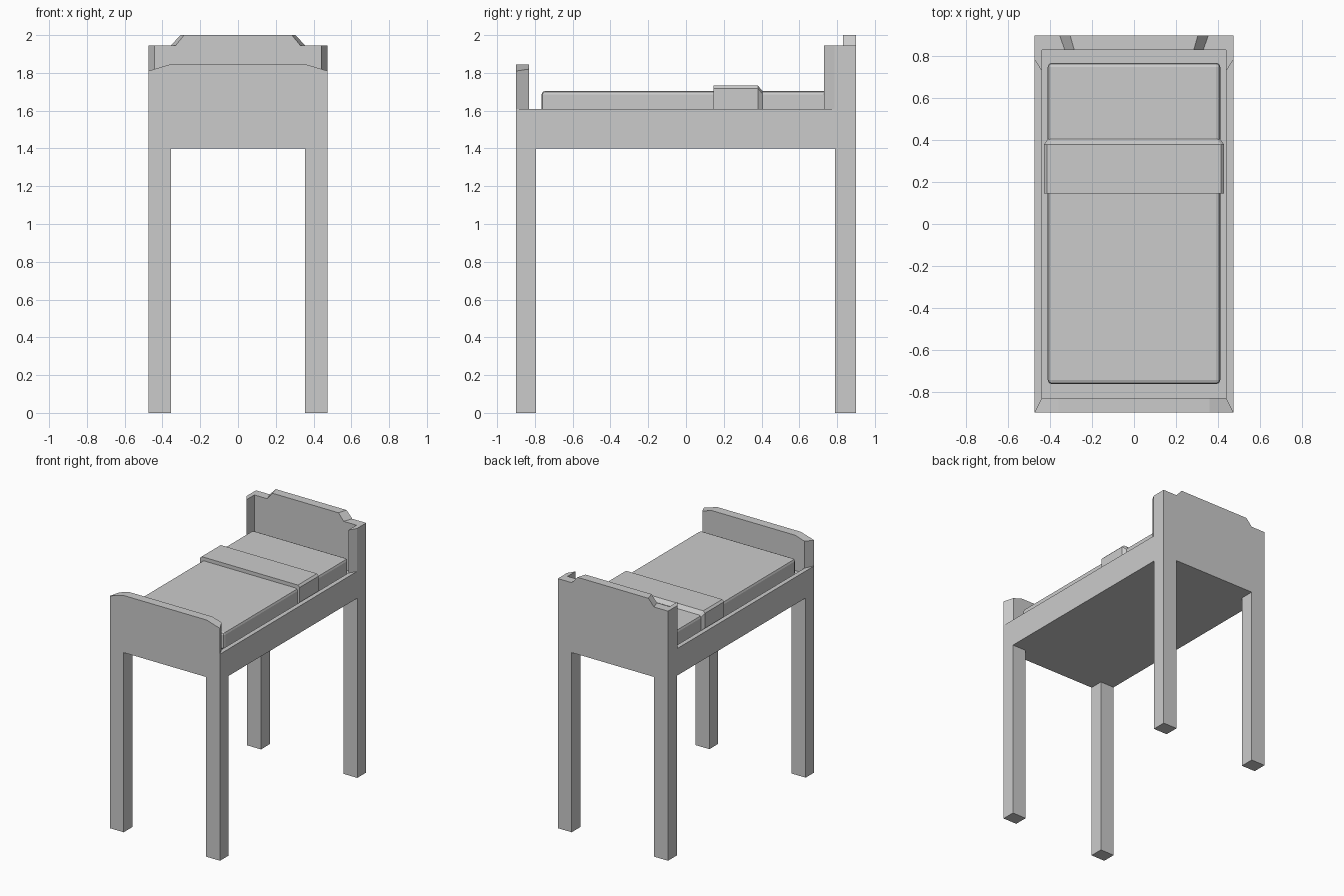
import bpy, bmesh

if "Cube" in bpy.data.objects:
    bpy.data.objects.remove(bpy.data.objects["Cube"])


def loft(name, rings):
    """Solid skinned between matching rings of points, capped at both ends."""
    bm = bmesh.new()
    loops = [[bm.verts.new(p) for p in ring] for ring in rings]
    n = len(loops[0])
    for a, b in zip(loops, loops[1:]):
        for i in range(n):
            j = (i + 1) % n
            bm.faces.new((a[i], a[j], b[j], b[i]))
    bm.faces.new(loops[0])
    bm.faces.new(loops[-1])
    bmesh.ops.recalc_face_normals(bm, faces=bm.faces)
    me = bpy.data.meshes.new(name)
    bm.to_mesh(me)
    bm.free()
    ob = bpy.data.objects.new(name, me)
    bpy.context.collection.objects.link(ob)
    return ob


def rect(x0, x1, y0, y1, z):
    return [(x0, y0, z), (x1, y0, z), (x1, y1, z), (x0, y1, z)]


def box(name, x0, x1, y0, y1, z0, z1):
    return loft(name, [rect(x0, x1, y0, y1, z) for z in (z0, z1)])


def symmetric(half, y):
    """Front outline at depth y from its right half (x, z), bottom to top."""
    return [(x, y, z) for x, z in half] + [(-x, y, z) for x, z in reversed(half)]


W, FRONT, BACK = 0.475, -0.90, 0.90
IN, FOOT_Y, HEAD_Y = 0.44, -0.83, 0.83
UNDER, RAIL, WELL = 1.40, 1.61, 1.57

# Legs
for side, s in (("left", -1), ("right", 1)):
    xs = sorted((s * 0.355, s * W))
    box(f"front_leg_{side}", *xs, FRONT, -0.795, 0, UNDER)
    box(f"back_leg_{side}", *xs, 0.79, BACK, 0, UNDER)

# Frame with a shallow well holding the mattress
loft("bed_frame", [
    rect(-IN, IN, FOOT_Y, HEAD_Y, WELL),
    rect(-IN, IN, FOOT_Y, HEAD_Y, RAIL),
    rect(-W, W, FRONT, BACK, RAIL),
    rect(-W, W, FRONT, BACK, UNDER),
])

# Footboard, its ends tapering inwards
loft("footboard", [
    symmetric([(W, RAIL), (W, 1.81), (0.36, 1.845)], FRONT),
    symmetric([(IN, RAIL), (IN, 1.82), (0.36, 1.845)], FOOT_Y),
])

# Headboard with raised centre
loft("headboard", [
    symmetric([(W, RAIL), (W, 1.945), (0.33, 1.945), (0.285, 2.0)], HEAD_Y),
    symmetric([(W, RAIL), (W, 1.945), (0.355, 1.945), (0.305, 2.0)], BACK),
])

# Headboard wings with slanted front faces
for side, s in (("left", -1), ("right", 1)):
    loft(f"headboard_wing_{side}", [
        [(s * IN, HEAD_Y, z), (s * IN, 0.73, z), (s * W, 0.785, z), (s * W, HEAD_Y, z)]
        for z in (RAIL, 1.945)])

# Mattress
mattress = box("mattress", -0.412, 0.412, -0.765, 0.77, WELL, 1.705)
bevel = mattress.modifiers.new("soft_edges", "BEVEL")
bevel.width = 0.02
bevel.segments = 2

# Folded blanket band
def band(x, z, y):
    return symmetric([(x, WELL), (x, z - 0.015), (x - 0.015, z)], y)

loft("blanket_fold", [band(0.43, 1.733, 0.145), band(0.43, 1.733, 0.38),
                      band(0.412, 1.705, 0.405)])
